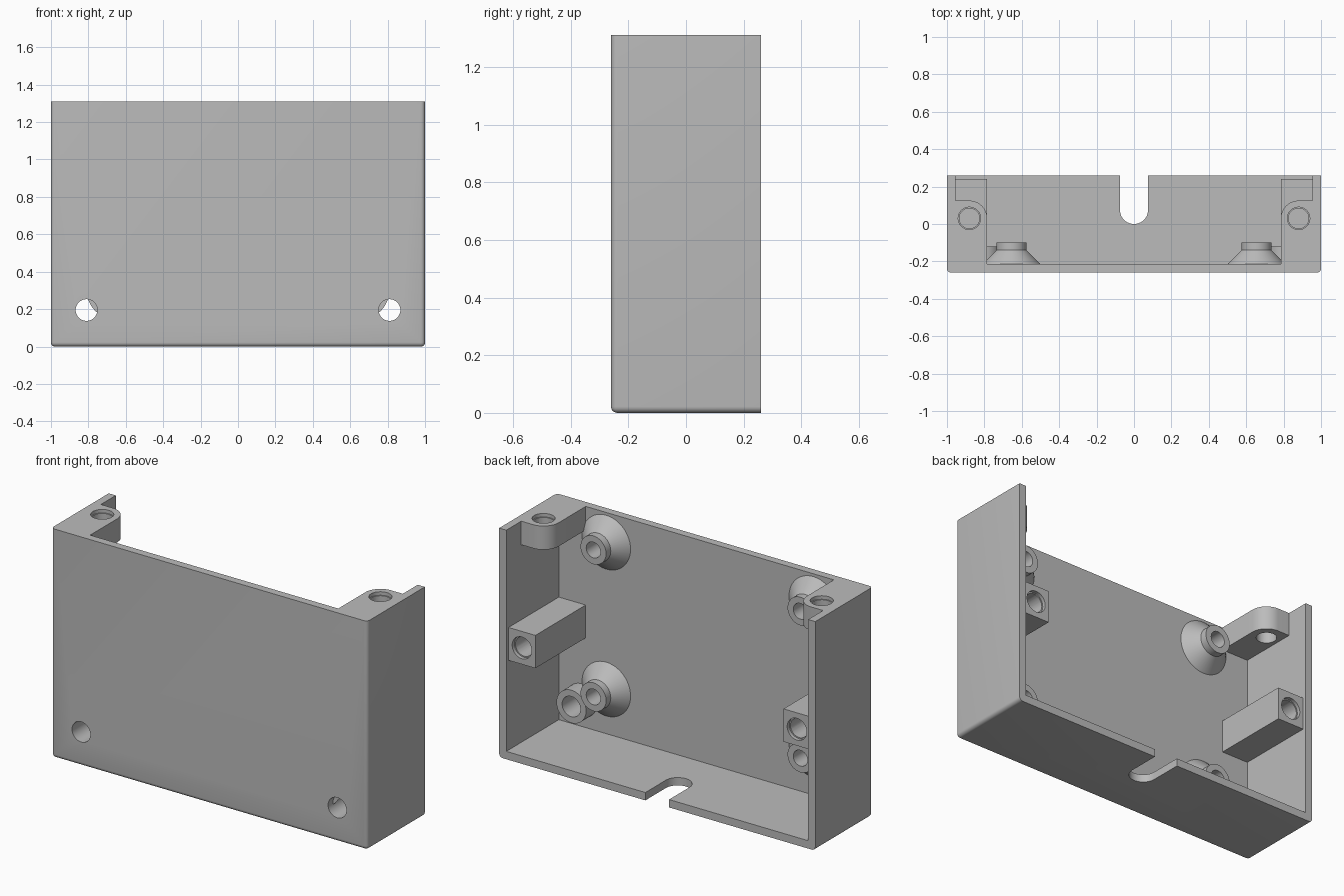
import bpy, bmesh
from math import pi, sin, cos, radians
from mathutils import Matrix, Vector

if "Cube" in bpy.data.objects:
    bpy.data.objects.remove(bpy.data.objects["Cube"], do_unlink=True)

GREY = (0.5, 0.5, 0.5, 1)
mat = bpy.data.materials.new("light grey plastic")
mat.use_nodes = True
mat.diffuse_color = GREY
mat.node_tree.nodes["Principled BSDF"].inputs["Base Color"].default_value = GREY

W, D, H, T = 1.0, 0.26, 1.31, 0.045      # half width, half depth, height, wall
INNER_X, INNER_Y = W - T, -D + T
ALONG_Y = Matrix.Rotation(-pi / 2, 4, 'X')
ALONG_Z = Matrix.Identity(4)


def finish(bm, name):
    bmesh.ops.remove_doubles(bm, verts=bm.verts, dist=1e-5)
    bmesh.ops.recalc_face_normals(bm, faces=bm.faces)
    mesh = bpy.data.meshes.new(name)
    bm.to_mesh(mesh)
    bm.free()
    mesh.materials.append(mat)
    obj = bpy.data.objects.new(name, mesh)
    bpy.context.collection.objects.link(obj)
    return obj


def box_mesh(lo, hi):
    lo, hi = Vector(lo), Vector(hi)
    bm = bmesh.new()
    bmesh.ops.create_cube(bm, size=1)
    bmesh.ops.scale(bm, vec=hi - lo, verts=bm.verts)
    bmesh.ops.translate(bm, vec=(lo + hi) / 2, verts=bm.verts)
    return bm


def prism(name, outline, z0, z1):
    bm = bmesh.new()
    face = bm.faces.new([bm.verts.new((x, y, z0)) for x, y in outline])
    new = bmesh.ops.extrude_face_region(bm, geom=[face])["geom"]
    verts = [v for v in new if isinstance(v, bmesh.types.BMVert)]
    bmesh.ops.translate(bm, vec=(0, 0, z1 - z0), verts=verts)
    return finish(bm, name)


def lathe(name, profile, base, axis):
    """Spin a closed (radius, height) profile around an axis through base."""
    bm = bmesh.new()
    verts = [bm.verts.new((r, 0, h)) for r, h in profile]
    edges = [bm.edges.new((a, b)) for a, b in zip(verts, verts[1:])]
    bmesh.ops.spin(bm, geom=verts + edges, axis=(0, 0, 1), cent=(0, 0, 0),
                   angle=2 * pi, steps=48)
    bmesh.ops.transform(bm, matrix=Matrix.Translation(base) @ axis, verts=bm.verts)
    return finish(bm, name)


def cylinder(name, radius, length, base, axis):
    return lathe(name, [(0, 0), (radius, 0), (radius, length), (0, length)], base, axis)


def activate(obj):
    bpy.ops.object.select_all(action='DESELECT')
    obj.select_set(True)
    bpy.context.view_layer.objects.active = obj


def cut(obj, *cutters):
    activate(obj)
    for cutter in cutters:
        mod = obj.modifiers.new("cut", 'BOOLEAN')
        mod.operation, mod.solver, mod.object = 'DIFFERENCE', 'EXACT', cutter
        bpy.ops.object.modifier_apply(modifier=mod.name)
        bpy.data.objects.remove(cutter, do_unlink=True)


def smooth(obj):
    activate(obj)
    bpy.ops.object.shade_smooth_by_angle(angle=radians(30))


# Shell: a block rounded at the front sides and around the floor
bm = box_mesh((-W, -D, 0), (W, D, H))


def rounded(edge):
    mid = (edge.verts[0].co + edge.verts[1].co) / 2
    at_side, at_front, at_floor = abs(mid.x) > W - .01, mid.y < .01 - D, mid.z < .01
    return at_side + at_front + at_floor == 2


bmesh.ops.bevel(bm, geom=[e for e in bm.edges if rounded(e)], offset=0.022,
                segments=5, profile=0.5, affect='EDGES')
shell = finish(bm, "shell")

# Hollow it, open at the top and back
cavity = finish(box_mesh((-INNER_X, INNER_Y, T), (INNER_X, 1, 2)), "cavity_cutter")
# Round-ended cable slot in the floor
R = 0.075
arc = [(R * cos(pi + pi * i / 24), R + R * sin(pi + pi * i / 24)) for i in range(25)]
slot = prism("slot_cutter", arc + [(R, 1), (-R, 1)], -0.1, 0.1)
holes = [cylinder("hole_cutter", 0.058, 0.3, (s * 0.81, -0.4, 0.195), ALONG_Y)
         for s in (-1, 1)]
cut(shell, cavity, slot, *holes)
smooth(shell)

BOSS = [(0, 0), (0.154, 0), (0.081, 0.075), (0.081, 0.117), (0.045, 0.117),
        (0.045, 0.01), (0, 0.01)]
TUBE = [(0.058, 0), (0.094, 0), (0.094, 0.095), (0.058, 0.095), (0.058, 0)]

for s, side in ((1, "left"), (-1, "right")):
    # Lid screw tab with a rounded corner
    cx, cy, r = 0.88, 0.03, 0.095
    corner = [(cx - r * sin(a), cy + r * cos(a))
              for a in (pi / 2 * i / 12 for i in range(13))]
    outline = [(INNER_X, INNER_Y), (INNER_X, cy + r)] + corner + [(cx - r, INNER_Y)]
    tab = prism(side + "_screw_tab", [(s * x, y) for x, y in outline], H - 0.135, H)
    cut(tab,
        cylinder("hole_cutter", 0.054, 0.5, (s * cx, cy, 1.0), ALONG_Z),
        cylinder("rim_cutter", 0.06, 0.2, (s * cx, cy, H - 0.02), ALONG_Z))
    smooth(tab)

    # Square screw post along the side wall
    xs = sorted((s * 0.785, s * INNER_X))
    post = finish(box_mesh((xs[0], INNER_Y, 0.558), (xs[1], 0.24, 0.746)),
                  side + "_screw_post")
    cut(post,
        cylinder("hole_cutter", 0.055, 0.6, (s * 0.87, -0.1, 0.652), ALONG_Y),
        cylinder("rim_cutter", 0.062, 0.2, (s * 0.87, 0.22, 0.652), ALONG_Y))
    smooth(post)

    # Flared standoffs and the sleeve behind each front hole
    for z, level in ((0.3, "lower"), (1.14, "upper")):
        smooth(lathe(f"{side}_{level}_standoff", BOSS, (s * 0.655, INNER_Y, z), ALONG_Y))
    smooth(lathe(side + "_hole_sleeve", TUBE, (s * 0.81, INNER_Y, 0.195), ALONG_Y))
